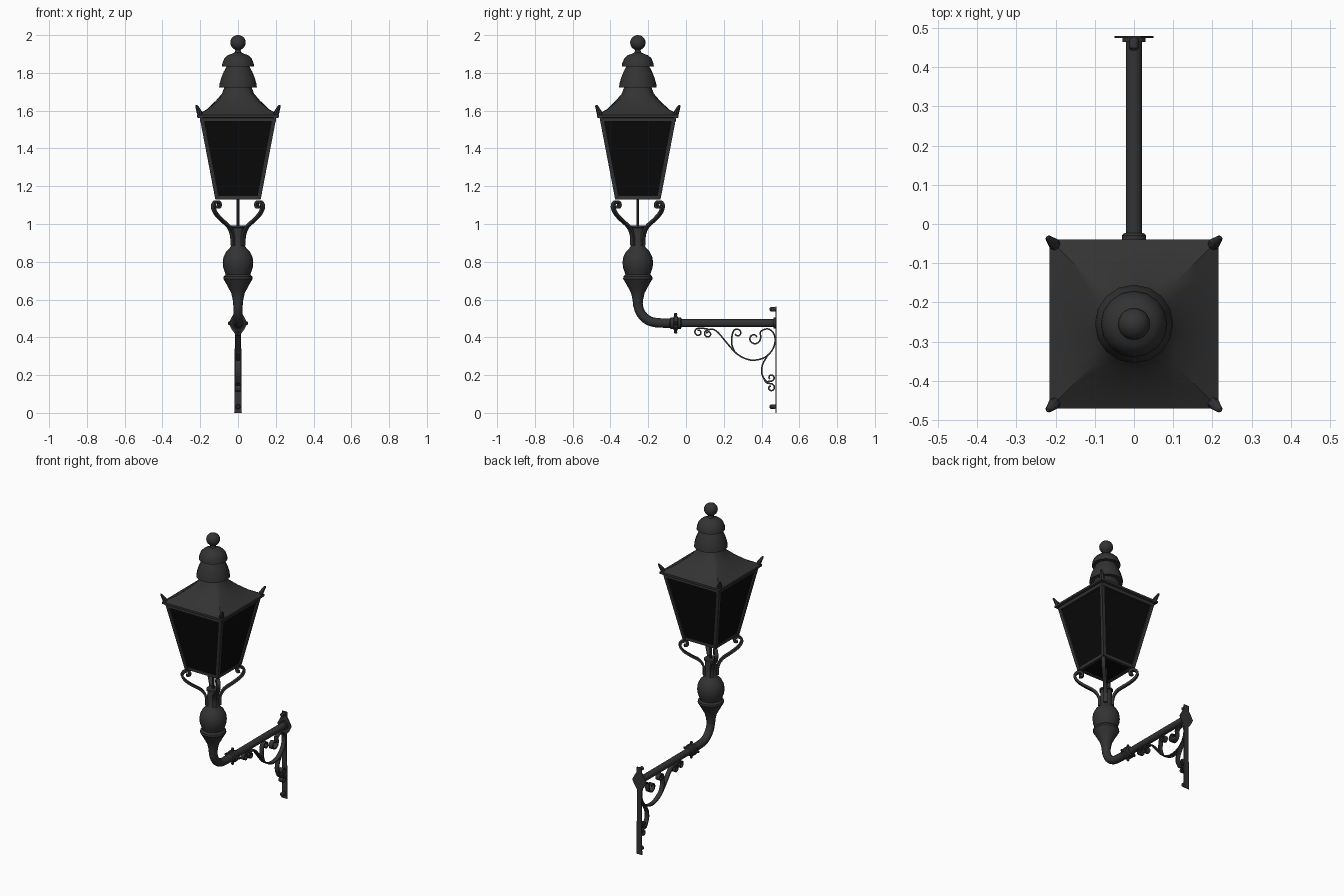
import bpy, bmesh, math
from mathutils import Vector, Matrix

if "Cube" in bpy.data.objects:
    bpy.data.objects.remove(bpy.data.objects["Cube"])

CY = -0.255  # lantern axis in y
LAMP = Matrix.Translation((0, CY, 0))


def mat(name, c):
    m = bpy.data.materials.new(name)
    m.diffuse_color = (*c, 1)
    m.use_nodes = True
    m.node_tree.nodes["Principled BSDF"].inputs["Base Color"].default_value = m.diffuse_color
    return m


IRON = mat("dark_iron", (0.033, 0.033, 0.033))
GLASS = mat("black_glass", (0.003, 0.003, 0.003))


def finish(name, bm, material=IRON, angle=35, matrix=Matrix()):
    bmesh.ops.recalc_face_normals(bm, faces=bm.faces)
    me = bpy.data.meshes.new(name)
    bm.to_mesh(me)
    bm.free()
    me.transform(matrix)
    ob = bpy.data.objects.new(name, me)
    bpy.context.collection.objects.link(ob)
    me.materials.append(material)
    bpy.ops.object.select_all(action='DESELECT')
    ob.select_set(True)
    bpy.context.view_layer.objects.active = ob
    bpy.ops.object.shade_smooth_by_angle(angle=math.radians(angle))
    return ob


def skin(bm, rings):
    vs = [[bm.verts.new(p) for p in r] for r in rings]
    n = len(vs[0])
    for a, b in zip(vs, vs[1:]):
        for i in range(n):
            j = (i + 1) % n
            bm.faces.new((a[i], a[j], b[j], b[i]))
    bm.faces.new(vs[0])
    bm.faces.new(vs[-1])


def lathe(name, prof, seg=20, matrix=LAMP):
    bm = bmesh.new()
    skin(bm, [[(r * math.cos(2 * math.pi * i / seg), r * math.sin(2 * math.pi * i / seg), z)
               for i in range(seg)] for r, z in prof])
    return finish(name, bm, matrix=matrix)


def smooth(pts, k=4):
    # Catmull-Rom through the points
    p = [Vector(q) for q in pts]
    p = [2 * p[0] - p[1]] + p + [2 * p[-1] - p[-2]]
    out = []
    for a, b, c, d in zip(p, p[1:], p[2:], p[3:]):
        for i in range(k):
            t = i / k
            out.append(0.5 * (2 * b + (c - a) * t + (2 * a - 5 * b + 4 * c - d) * t * t
                              + (3 * b - a - 3 * c + d) * t ** 3))
    return out + [p[-2]]


def sweep(name, pts, normal, section):
    n = Vector(normal)
    rings = []
    for i, p in enumerate(pts):
        t = (pts[min(i + 1, len(pts) - 1)] - pts[max(i - 1, 0)]).normalized()
        rings.append([p + n * a + t.cross(n) * b for a, b in section])
    bm = bmesh.new()
    skin(bm, rings)
    return finish(name, bm)


def rect(w, t):
    return [(-w, -t), (w, -t), (w, t), (-w, t)]


def circle(r, n=16):
    return [(r * math.cos(2 * math.pi * i / n), r * math.sin(2 * math.pi * i / n)) for i in range(n)]


def curl(cy, cz, r, a0, turns, n=9):
    # spiral winding inwards, degrees
    return [(cy + r * (1 - 0.55 * i / (n - 1)) * math.cos(math.radians(a0 + 360 * turns * i / (n - 1))),
             cz + r * (1 - 0.55 * i / (n - 1)) * math.sin(math.radians(a0 + 360 * turns * i / (n - 1))))
            for i in range(n)]


def square(h, z):
    return [(-h, -h, z), (h, -h, z), (h, h, z), (-h, h, z)]


# Glass body
bm = bmesh.new()
skin(bm, [square(0.112, 1.136), square(0.193, 1.565)])
finish("lantern_glass", bm, GLASS, 20, LAMP)

# Frame: posts, rails and roof horns at the four corners
for k in range(4):
    rot = LAMP @ Matrix.Rotation(k * math.pi / 2, 4, 'Z')
    bm = bmesh.new()
    skin(bm, [[(x + h, y + h, z) for x, y in rect(0.011, 0.011)]
              for h, z in ((0.109, 1.13), (0.193, 1.57))])
    finish("corner_post", bm, matrix=rot)
    for nm, h, z, t in (("bottom_rail", 0.109, 1.138, 0.009), ("top_rail", 0.192, 1.553, 0.011)):
        bm = bmesh.new()
        skin(bm, [[(x, h + a, z + b) for a, b in rect(0.009, t)] for x in (-h, h)])
        finish(nm, bm, matrix=rot)
    bm = bmesh.new()
    skin(bm, [[(h + a, h + b, z) for a, b in circle(r, 8)]
              for h, z, r in ((0.197, 1.56, 0.014), (0.205, 1.595, 0.015), (0.217, 1.622, 0.009), (0.22, 1.63, 0.004))])
    finish("roof_horn", bm, matrix=rot)

# Roof: square eaves blending into a round neck
rings = []
for h, z, b in ((0.2, 1.562, 0), (0.216, 1.565, 0), (0.216, 1.578, 0), (0.165, 1.607, 0.1),
                (0.115, 1.655, 0.4), (0.085, 1.69, 0.8), (0.07, 1.73, 1)):
    ring = []
    for i in range(32):
        a = 2 * math.pi * i / 32
        c, s = math.cos(a), math.sin(a)
        r = h * (b + (1 - b) / max(abs(c), abs(s)))
        ring.append((r * c, r * s, z))
    rings.append(ring)
bm = bmesh.new()
skin(bm, rings)
finish("roof", bm, matrix=LAMP)

# Chimney tiers and ball finial
lathe("lower_vent", [(0.07, 1.725), (0.1, 1.722), (0.097, 1.745), (0.088, 1.775), (0.076, 1.805),
                     (0.064, 1.828), (0.058, 1.84)], 16)
lathe("upper_vent", [(0.05, 1.835), (0.085, 1.834), (0.083, 1.85), (0.072, 1.877), (0.055, 1.893),
                     (0.03, 1.902), (0.018, 1.908), (0.014, 1.92), (0.02, 1.928)], 16)
lathe("ball_finial", [(max(0.003, 0.041 * math.sin(math.pi * i / 10)), 1.96 - 0.04 * math.cos(math.pi * i / 10))
                      for i in range(11)])

# Stem, urn and collar
lathe("stem_rod", [(0.007, 0.97), (0.007, 1.14)], 10)
lathe("urn", [(0.024, 0.56), (0.028, 0.6), (0.036, 0.635), (0.052, 0.665), (0.066, 0.69), (0.078, 0.71),
              (0.076, 0.722), (0.066, 0.732), (0.07, 0.745), (0.078, 0.768), (0.081, 0.795), (0.077, 0.825),
              (0.062, 0.855), (0.044, 0.873), (0.036, 0.885), (0.034, 0.98), (0.04, 0.982), (0.04, 0.992)])

# Four scroll brackets under the lantern corners
arm = [(0.028, 0.885), (0.03, 0.94), (0.048, 0.985), (0.085, 1.02), (0.117, 1.055), (0.131, 1.09),
       (0.124, 1.113), (0.108, 1.118), (0.098, 1.106), (0.101, 1.09), (0.113, 1.09)]
for sx, sy in ((1, 1), (1, -1), (-1, 1), (-1, -1)):
    pts = smooth([(sx * r, CY + sy * r, z) for r, z in arm], 3)
    sweep("scroll_bracket", pts, Vector((-sy, sx, 0)).normalized(), rect(0.011, 0.007))

# Bent elbow and wall arm
elbow = [(0, CY, 0.62), (0, CY, 0.58), (0, -0.243, 0.535), (0, -0.212, 0.498), (0, -0.16, 0.478), (0, -0.05, 0.475)]
sweep("elbow_pipe", smooth(elbow), (1, 0, 0), circle(0.025))
sweep("wall_arm", [Vector((0, -0.06, 0.475)), Vector((0, 0.474, 0.475))], (1, 0, 0), circle(0.021))


def along_y(y, z):
    return Matrix.Translation((0, y, z)) @ Matrix.Rotation(-math.pi / 2, 4, 'X')


# Joint collar with bolts
lathe("joint_collar", [(0.024, -0.032), (0.031, -0.026), (0.031, -0.012), (0.038, -0.009), (0.038, 0.009),
                       (0.031, 0.012), (0.031, 0.026), (0.024, 0.032)], 16, along_y(-0.055, 0.475))
for k in range(4):
    m = Matrix.Translation((0, -0.055, 0.475)) @ Matrix.Rotation(k * math.pi / 2, 4, 'Y')
    lathe("collar_bolt", [(0.008, 0.03), (0.008, 0.046), (0.01, 0.046), (0.006, 0.054)], 8, m)

# Wall plate and its fixings
half = [(0.02, 0), (0.018, 0.03), (0.017, 0.42), (0.032, 0.44), (0.05, 0.475), (0.032, 0.51), (0.018, 0.53), (0.018, 0.563)]
outline = half + [(-x, z) for x, z in reversed(half)]
bm = bmesh.new()
skin(bm, [[(x, y, z) for x, z in outline] for y in (0.475, 0.48)])
finish("wall_plate", bm)
lathe("arm_flange", [(0.029, 0), (0.029, 0.012)], 16, along_y(0.464, 0.475))
for z in (0.548, 0.033):
    lathe("wall_bolt", [(0.007, 0), (0.013, 0.006), (0.013, 0.025), (0.01, 0.033)], 10, along_y(0.443, z))

# Flat bar scrollwork below the arm
scrolls = [
    list(reversed(curl(0.117, 0.418, 0.02, 130, 1.1))) + [(0.14, 0.443), (0.17, 0.425), (0.21, 0.378),
     (0.27, 0.312), (0.34, 0.28), (0.41, 0.29), (0.455, 0.33), (0.472, 0.38), (0.462, 0.425), (0.43, 0.445),
     (0.395, 0.43)] + curl(0.362, 0.395, 0.034, 10, -0.95),
    [(0.258, 0.322), (0.243, 0.36), (0.243, 0.4)] + curl(0.272, 0.422, 0.025, 180, -0.95),
    [(0.43, 0.3), (0.405, 0.255), (0.402, 0.205), (0.425, 0.168)] + curl(0.45, 0.187, 0.02, 250, 0.95),
    [(0.408, 0.19), (0.425, 0.16), (0.45, 0.155)] + curl(0.45, 0.133, 0.02, 60, -0.9),
    [(0.12, 0.443), (0.095, 0.447)] + curl(0.066, 0.427, 0.022, 80, 1.1),
]
for s in scrolls:
    sweep("arm_scroll", smooth([(0, y, z) for y, z in s], 3), (1, 0, 0), rect(0.014, 0.004))
